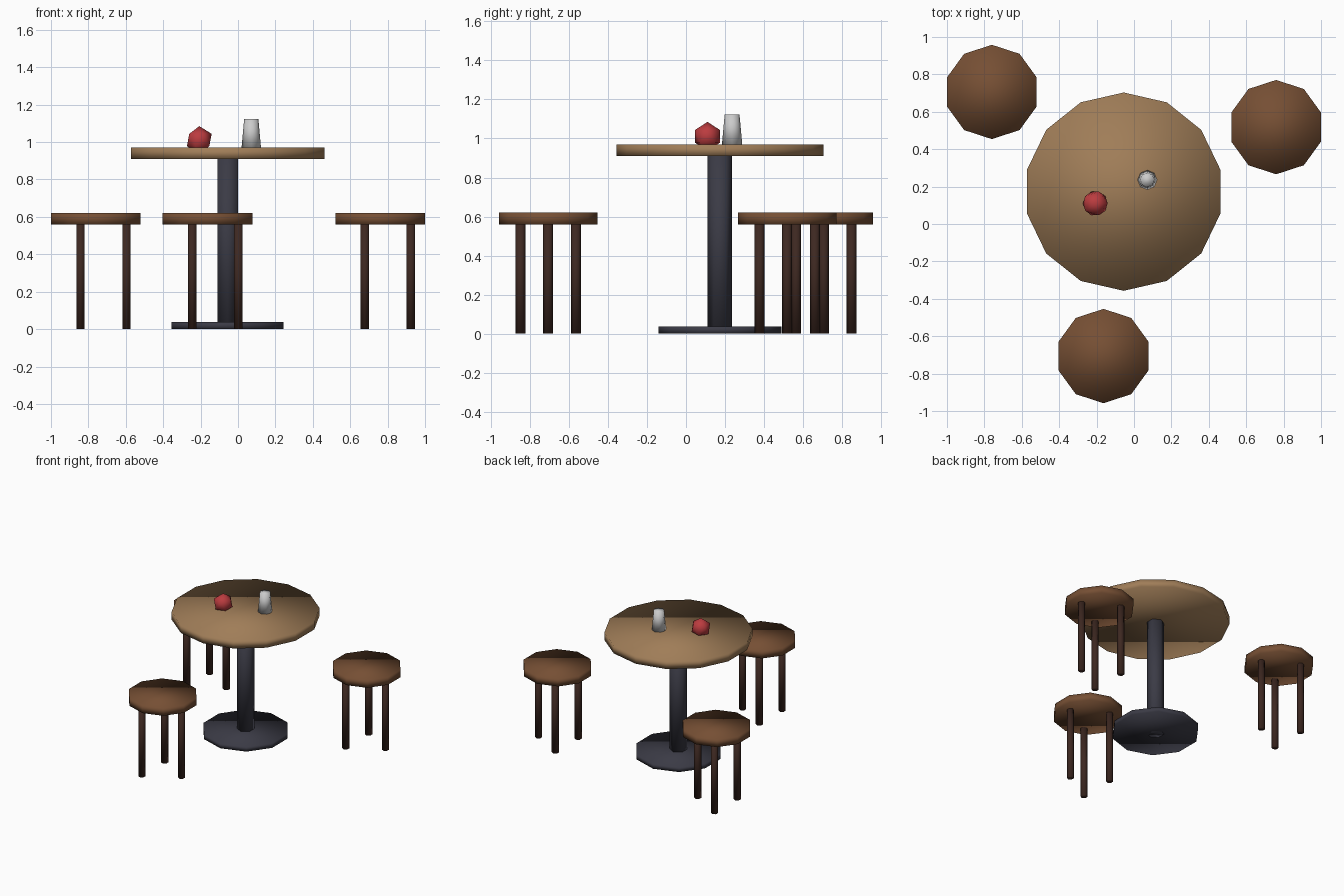
import bpy
from math import cos, sin, radians

if "Cube" in bpy.data.objects:
    bpy.data.objects.remove(bpy.data.objects["Cube"])


def material(name, rgb):
    m = bpy.data.materials.new(name)
    m.diffuse_color = (*rgb, 1)
    m.use_nodes = True
    m.node_tree.nodes["Principled BSDF"].inputs["Base Color"].default_value = m.diffuse_color
    return m


light_wood = material("light_wood", (0.35, 0.205, 0.097))
seat_wood = material("seat_wood", (0.18, 0.078, 0.034))
leg_wood = material("leg_wood", (0.047, 0.021, 0.015))
dark_metal = material("dark_metal", (0.043, 0.043, 0.06))
red = material("red", (0.5, 0.045, 0.05))


def finish(name, mat):
    ob = bpy.context.object
    ob.name = name
    if mat:
        ob.data.materials.append(mat)
    bpy.ops.object.shade_smooth()
    return ob


def prism(name, sides, r, x, y, z0, z1, mat=None, r_top=None):
    """Upright low-poly cylinder or tapered cone between two heights."""
    bpy.ops.mesh.primitive_cone_add(
        vertices=sides, radius1=r, radius2=r if r_top is None else r_top,
        depth=z1 - z0, location=(x, y, (z0 + z1) / 2))
    return finish(name, mat)


# Pedestal table
TX, TY = -0.055, 0.173
prism("table_base", 10, 0.315, TX, TY, 0, 0.037, dark_metal)
prism("table_column", 6, 0.063, TX, TY, 0, 0.92, dark_metal)
prism("table_top", 14, 0.53, TX, TY, 0.91, 0.97, light_wood)

# Three-legged stools
for i, (x, y) in enumerate([(-0.76, 0.706), (0.76, 0.518), (-0.163, -0.706)], 1):
    prism(f"stool_{i}_seat", 10, 0.252, x, y, 0.56, 0.62, seat_wood)
    for j in range(3):
        a = radians(120 * j)
        prism(f"stool_{i}_leg_{j + 1}", 6, 0.026,
              x + 0.164 * cos(a), y + 0.164 * sin(a), 0, 0.565, leg_wood)

# Fruit, sunk slightly into the table top
bpy.ops.mesh.primitive_ico_sphere_add(
    subdivisions=1, radius=0.074, location=(-0.207, 0.11, 1.011))
finish("fruit", red)

# Tapered cup
prism("cup", 8, 0.052, 0.071, 0.236, 0.97, 1.123, r_top=0.038)
